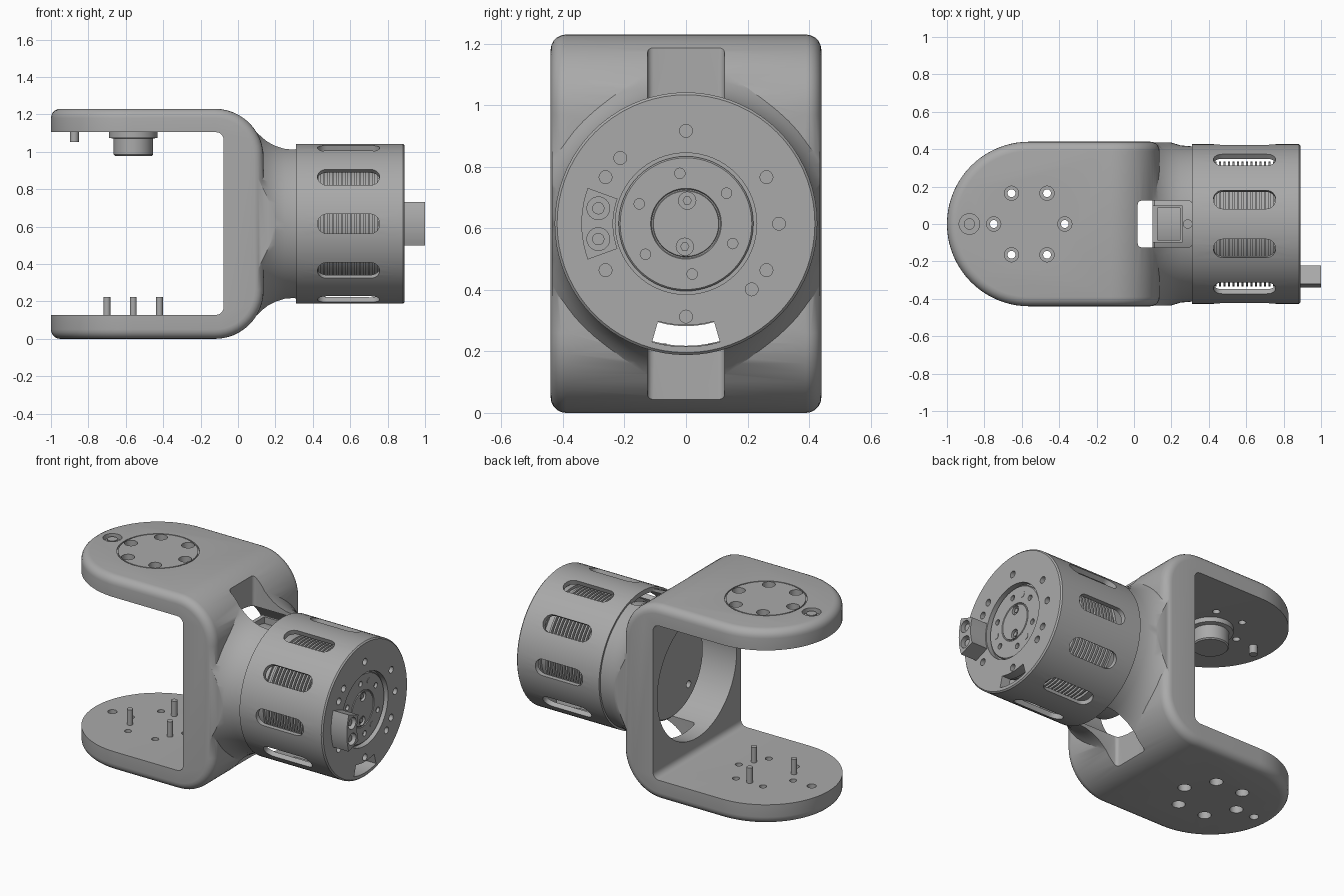
import bpy, bmesh
from math import sin, cos, pi, radians
from mathutils import Matrix

cube = bpy.data.objects.get("Cube")
if cube:
    bpy.data.objects.remove(cube)

AXIS_Z = 0.615      # height of the motor axis
PIVOT = -0.56       # x of the joint in the arms

grey = bpy.data.materials.new("machined_grey")
grey.use_nodes = True
grey.diffuse_color = (0.4, 0.4, 0.4, 1)
grey.node_tree.nodes["Principled BSDF"].inputs["Base Color"].default_value = grey.diffuse_color


def finish(name, bm):
    bmesh.ops.remove_doubles(bm, verts=bm.verts, dist=1e-5)
    bmesh.ops.recalc_face_normals(bm, faces=bm.faces)
    mesh = bpy.data.meshes.new(name)
    bm.to_mesh(mesh)
    bm.free()
    mesh.materials.append(grey)
    ob = bpy.data.objects.new(name, mesh)
    bpy.context.collection.objects.link(ob)
    return ob


def place(axis, p, a, b):
    return {"x": (p, a, b), "y": (a, p, b), "z": (a, b, p)}[axis]


def prism(name, axis, pts, lo, hi):
    bm = bmesh.new()
    rings = [[bm.verts.new(place(axis, p, a, b)) for a, b in pts] for p in (lo, hi)]
    bm.faces.new(rings[0])
    bm.faces.new(rings[1])
    for i in range(len(pts)):
        j = (i + 1) % len(pts)
        bm.faces.new((rings[0][i], rings[0][j], rings[1][j], rings[1][i]))
    return finish(name, bm)


def lathe(name, axis, profile, centre, n=32):
    """Spin a closed profile of (position, radius) points round an axis."""
    bm = bmesh.new()
    rings = [[bm.verts.new(place(axis, p, centre[0] + r * cos(2 * pi * k / n),
                                 centre[1] + r * sin(2 * pi * k / n))) for k in range(n)]
             for p, r in profile]
    for i, ring in enumerate(rings):
        j = (i + 1) % len(rings)
        if profile[i][1] == 0 and profile[j][1] == 0:
            continue
        for k in range(n):
            m = (k + 1) % n
            bm.faces.new((ring[k], ring[m], rings[j][m], rings[j][k]))
    return finish(name, bm)


def cyl(name, axis, centre, r, lo, hi, n=32):
    return lathe(name, axis, [(lo, 0), (lo, r), (hi, r), (hi, 0)], centre, n)


def box(name, x, y, z):
    return prism(name, "z", [(x[0], y[0]), (x[1], y[0]), (x[1], y[1]), (x[0], y[1])], *z)


def round_rect(x0, x1, y0, y1, radii, n=12):
    """Corner radii run from lower left, counter-clockwise."""
    corners = [(x0, y0, 1, 1), (x1, y0, -1, 1), (x1, y1, -1, -1), (x0, y1, 1, -1)]
    pts = []
    for q, ((x, y, sx, sy), r) in enumerate(zip(corners, radii)):
        if r == 0:
            pts.append((x, y))
            continue
        for k in range(n + 1):
            a = pi + (q + k / n) * pi / 2
            pts.append((x + sx * r + r * cos(a), y + sy * r + r * sin(a)))
    return pts


def arc_band(r0, r1, mid, half, n=10):
    angles = [radians(mid - half + 2 * half * k / n) for k in range(n + 1)]
    return ([(r1 * cos(a), AXIS_Z + r1 * sin(a)) for a in angles] +
            [(r0 * cos(a), AXIS_Z + r0 * sin(a)) for a in reversed(angles)])


def apply_mods(ob):
    mesh = bpy.data.meshes.new_from_object(ob.evaluated_get(bpy.context.evaluated_depsgraph_get()))
    ob.modifiers.clear()
    ob.data = mesh


def join(parts, name):
    bm = bmesh.new()
    for p in parts:
        p.data.transform(p.matrix_basis)
        bm.from_mesh(p.data)
        bpy.data.objects.remove(p)
    return finish(name, bm)


def combine(ob, other, op="DIFFERENCE"):
    if isinstance(other, list):
        other = join(other, "cutter")
    mod = ob.modifiers.new("combine", "BOOLEAN")
    mod.operation, mod.solver, mod.object = op, "EXACT", other
    apply_mods(ob)
    bpy.data.objects.remove(other)


def polar(r, degrees, centre):
    a = radians(degrees)
    return centre[0] + r * cos(a), centre[1] + r * sin(a)


# Yoke: side profile trimmed by the round-ended plan, then softened
yoke = prism("yoke_housing", "y", round_rect(-1.2, 0.137, 0, 1.23, (0, 0.26, 0.26, 0)), -0.6, 0.6)
combine(yoke, prism("plan", "z", round_rect(-1, 0.5, -0.44, 0.44, (0.44, 0, 0, 0.44), 20),
                    -0.1, 1.4), "INTERSECT")
soft = yoke.modifiers.new("soft", "BEVEL")
soft.width, soft.segments, soft.angle_limit = 0.05, 5, radians(40)
soft.use_clamp_overlap = False
apply_mods(yoke)
combine(yoke, prism("gap", "y", round_rect(-1.5, -0.077, 0.128, 1.105, (0, 0.04, 0.04, 0), 5), -1, 1))

# Motor sleeve with a flared root
sleeve = lathe("sleeve", "x", [(0.02, 0), (0.02, 0.575), (0.06, 0.545), (0.1, 0.505), (0.13, 0.477),
                               (0.16, 0.455), (0.2, 0.435), (0.25, 0.42), (0.31, 0.415), (0.31, 0.427),
                               (0.882, 0.427), (0.89, 0.419), (0.89, 0)], (0, AXIS_Z), 72)
combine(sleeve, box("trim", (-1, 2), (-0.435, 0.435), (-1, 2)), "INTERSECT")
combine(yoke, sleeve, "UNION")
combine(yoke, cyl("bore", "x", (0, AXIS_Z), 0.397, -0.3, 0.83, 72))
combine(yoke, prism("cable_window", "z", round_rect(0.02, 0.31, -0.125, 0.125, [0.02] * 4, 4), -0.2, 1.5))

# Cooling slots round the sleeve
slots = []
for k in range(10):
    s = prism("slot", "z", round_rect(0.425, 0.757, -0.052, 0.052, [0.05] * 4, 6), 0.36, 0.5)
    s.matrix_basis = Matrix.Translation((0, 0, AXIS_Z)) @ Matrix.Rotation(radians(18 + 36 * k), 4, "X")
    slots.append(s)
combine(yoke, slots)

# End face: recess, screw holes, cable slot
hub = (0, AXIS_Z)
cuts = [cyl("recess", "x", hub, 0.23, 0.855, 1, 64),
        prism("cable_slot", "x", arc_band(0.33, 0.4, -90, 16), 0.7, 1)]
cuts += [cyl("hole", "x", polar(0.302, a, hub), 0.021, 0.845, 1, 16)
         for a in (90, 30, 150, 210, -30, -90, 0, 135, -45)]
combine(yoke, cuts)

# Arm holes: counterbored from outside, with a thin ring round the upper set
centre = (PIVOT, 0)
spots = [polar(0.19, a, centre) for a in range(0, 360, 60)]
cuts = [lathe("ring", "z", [(1.222, 0.23), (1.222, 0.237), (1.3, 0.237), (1.3, 0.23)], centre, 64)]
for c in spots:
    cuts.append(lathe("upper_hole", "z", [(1.07, 0), (1.07, 0.021), (1.18, 0.021), (1.18, 0.038),
                                          (1.3, 0.038), (1.3, 0)], c, 20))
    cuts.append(lathe("lower_hole", "z", [(-0.1, 0), (-0.1, 0.038), (0.05, 0.038), (0.05, 0.021),
                                          (0.2, 0.021), (0.2, 0)], c, 20))
cuts.append(cyl("tip_hole", "z", (-0.88, 0), 0.055, 1.2, 1.3))
cuts.append(cyl("lower_tip_hole", "z", (-0.88, 0), 0.027, -0.1, 0.2, 20))
combine(yoke, cuts)

# Motor with fins, inside the sleeve
fins = []
for k in range(14):
    x = 0.43 + k * 0.024
    fins += [(x, 0.305), (x, 0.333), (x + 0.012, 0.333), (x + 0.012, 0.305)]
motor = lathe("motor_body", "x", [(0.1, 0), (0.1, 0.31), (0.11, 0.32), (0.4, 0.32), (0.4, 0.305)]
              + fins + [(0.8, 0.305), (0.8, 0.32), (0.835, 0.32), (0.835, 0)], hub, 64)
combine(motor, [cyl("hole", "x", polar(0.24, a, hub), 0.022, 0.05, 0.14, 16) for a in range(45, 360, 90)])

# Output flange with its screws
flange = lathe("output_flange", "x", [(0.84, 0), (0.84, 0.219), (0.868, 0.219), (0.873, 0.214),
                                      (0.873, 0.115), (0.868, 0.112), (0.868, 0.108),
                                      (0.873, 0.106), (0.873, 0)], hub, 64)
cuts = [cyl("hole", "x", polar(0.165, a, hub), 0.017, 0.85, 1, 16) for a in range(37, 397, 60)]
cuts += [cyl("hole", "x", polar(0.075, a, hub), 0.028, 0.85, 1, 20) for a in (87, -93)]
combine(flange, cuts)
for a in (67, 187, -55):
    cyl("flange_dowel", "x", polar(0.165, a, hub), 0.02, 0.85, 0.875, 20)
for a in (87, -93):
    cyl("flange_screw", "x", polar(0.075, a, hub), 0.015, 0.85, 0.868, 6)

# Power connector
plug = prism("power_connector", "x", arc_band(0.237, 0.34, 180, 20), 0.85, 1)
pins = [(-0.285, AXIS_Z + s * 0.05) for s in (-1, 1)]
combine(plug, [cyl("socket", "x", c, 0.037, 0.92, 1.1, 24) for c in pins])
for c in pins:
    cyl("connector_pin", "x", c, 0.02, 0.9, 0.985, 16)

# Cable socket in the window
socket = box("cable_socket", (0.1, 0.26), (-0.1, 0.1), (0.85, 0.965))
combine(socket, box("mouth", (0.125, 0.245), (-0.085, 0.085), (0.9, 1.1)))
cyl("socket_screw", "z", (0.287, 0), 0.025, 0.9, 0.96, 16)

# Joint hardware on the arms
lathe("upper_bearing", "z", [(1.11, 0), (1.11, 0.13), (1.075, 0.13), (1.07, 0.105), (0.985, 0.105),
                             (0.978, 0.098), (0.978, 0)], centre, 48)
cyl("upper_stop_pin", "z", (-0.875, 0), 0.024, 1.052, 1.12, 20)
cyl("upper_stop_head", "z", (-0.88, 0), 0.03, 1.19, 1.222, 20)
for a in (90, 210, 330):
    cyl("lower_dowel", "z", polar(0.162, a, centre), 0.018, 0.05, 0.225, 20)

# Smooth shading with crisp edges
bpy.ops.object.select_all(action="DESELECT")
for ob in bpy.context.collection.objects:
    if ob.type == "MESH" and grey.name in ob.data.materials:
        ob.select_set(True)
        bpy.context.view_layer.objects.active = ob
bpy.ops.object.shade_smooth_by_angle(angle=radians(30))
